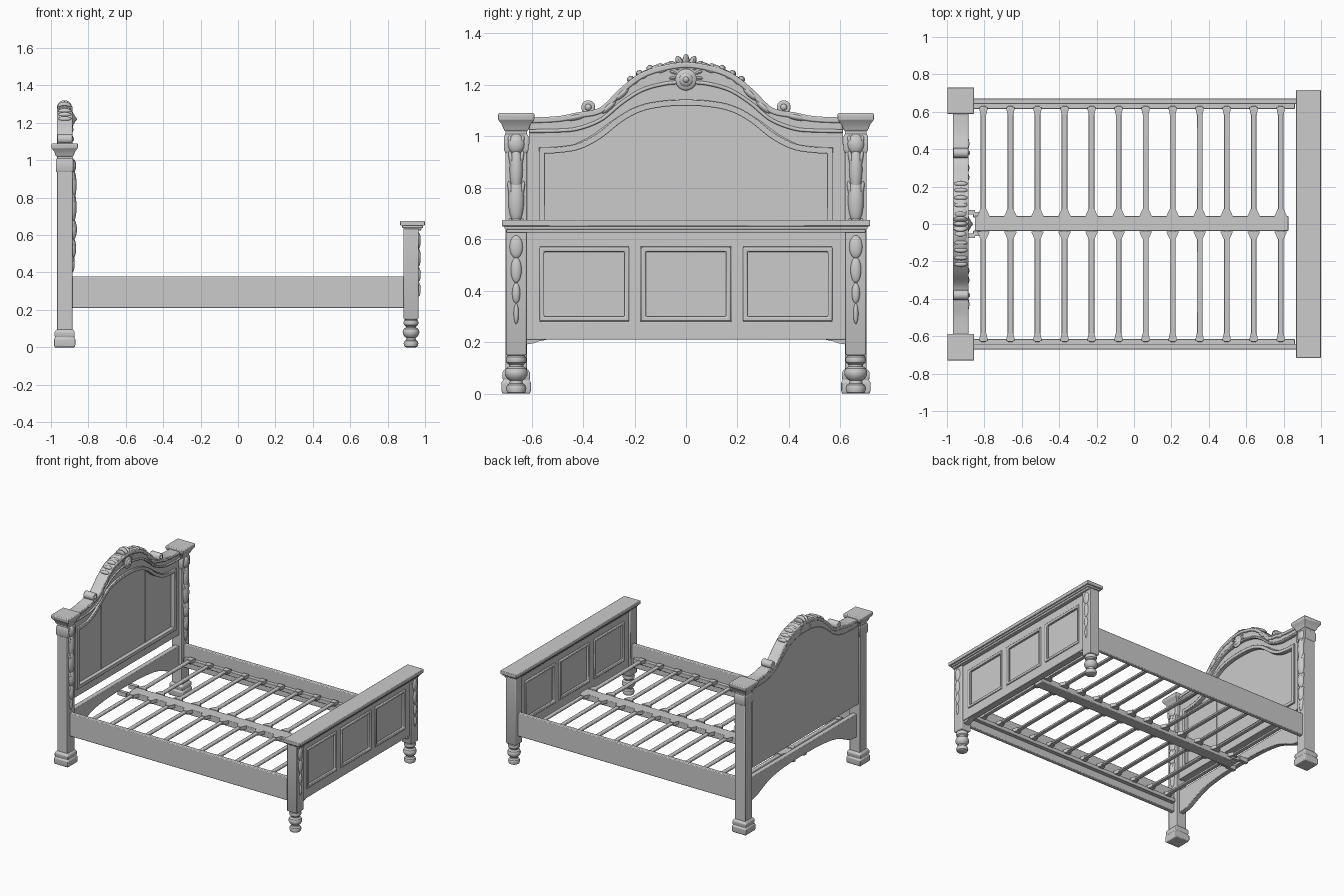
import bpy, bmesh, math
from mathutils import Vector, Matrix

if "Cube" in bpy.data.objects:
    bpy.data.objects.remove(bpy.data.objects["Cube"])


def finish(name, bm, bevel=0.0):
    bmesh.ops.recalc_face_normals(bm, faces=bm.faces[:])
    me = bpy.data.meshes.new(name)
    bm.to_mesh(me)
    bm.free()
    ob = bpy.data.objects.new(name, me)
    bpy.context.collection.objects.link(ob)
    bpy.ops.object.select_all(action='DESELECT')
    ob.select_set(True)
    bpy.context.view_layer.objects.active = ob
    bpy.ops.object.shade_smooth_by_angle(angle=math.radians(35))
    if bevel:
        m = ob.modifiers.new("bevel", 'BEVEL')
        m.width, m.segments, m.limit_method = bevel, 2, 'ANGLE'
    return ob


def box(name, x0, x1, y0, y1, z0, z1, bevel=0.003):
    bm = bmesh.new()
    bmesh.ops.create_cube(bm, size=1)
    for v in bm.verts:
        v.co = Vector(((x0 + x1) / 2 + v.co.x * (x1 - x0), (y0 + y1) / 2 + v.co.y * (y1 - y0),
                       (z0 + z1) / 2 + v.co.z * (z1 - z0)))
    return finish(name, bm, bevel)


def stack(name, profile, cx, cy, sides=4, bevel=0.0):
    """Rings of (radius, z); with 4 sides the radius is the half width of a square."""
    bm = bmesh.new()
    k = math.sqrt(2) if sides == 4 else 1
    rings = [[bm.verts.new((cx + r * k * math.cos((i + .5) * math.tau / sides),
                            cy + r * k * math.sin((i + .5) * math.tau / sides), z))
              for i in range(sides)] for r, z in profile]
    for a, b in zip(rings, rings[1:]):
        for i in range(sides):
            j = (i + 1) % sides
            bm.faces.new((a[i], a[j], b[j], b[i]))
    bm.faces.new(rings[0])
    bm.faces.new(rings[-1])
    return finish(name, bm, bevel)


def strip(name, A, B, x0, x1, closed=False, bevel=0.0):
    """Solid between two matching (y, z) outlines, thick in x."""
    bm = bmesh.new()
    cols = [[bm.verts.new((x, p[0], p[1])) for x, p in ((x0, a), (x1, a), (x1, b), (x0, b))]
            for a, b in zip(A, B)]
    n = len(cols)
    for i in range(n if closed else n - 1):
        c, d = cols[i], cols[(i + 1) % n]
        for k in range(4):
            bm.faces.new((c[k], c[(k + 1) % 4], d[(k + 1) % 4], d[k]))
    if not closed:
        bm.faces.new(cols[0])
        bm.faces.new(cols[-1])
    return finish(name, bm, bevel)


def ribbon(name, path, w, x0, x1, closed=False, bevel=0.005):
    """Moulding of width w following a (y, z) path with mitred corners."""
    P = [Vector(p) for p in path]
    n, A, B = len(P), [], []
    for i in range(n):
        d1 = P[i] - P[i - 1] if closed or i else P[1] - P[0]
        d2 = P[(i + 1) % n] - P[i] if closed or i < n - 1 else d1
        n1, n2 = (Vector((-d.y, d.x)).normalized() for d in (d1, d2))
        m = (n1 + n2) / (1 + n1.dot(n2)) * w / 2
        A.append(P[i] + m)
        B.append(P[i] - m)
    return strip(name, A, B, x0, x1, closed, bevel)


def curve(half, n=6):
    """Smooth symmetric curve from the half with y <= 0, ending at y = 0."""
    p = [Vector(q) for q in half + [(-y, z) for y, z in reversed(half[:-1])]]
    out = []
    for i in range(len(p) - 1):
        a, b, c, d = p[max(i - 1, 0)], p[i], p[i + 1], p[min(i + 2, len(p) - 1)]
        for k in range(n):
            t = k / n
            out.append(.5 * (2 * b + (c - a) * t + (2 * a - 5 * b + 4 * c - d) * t * t
                             + (3 * b - a - 3 * c + d) * t ** 3))
    return out + [p[-1]]


def blob(name, loc, size, tilt=0.0):
    bm = bmesh.new()
    bmesh.ops.create_uvsphere(bm, u_segments=16, v_segments=10, radius=1)
    M = Matrix.Translation(loc) @ Matrix.Rotation(tilt, 4, 'X') @ Matrix.Diagonal((*size, 1))
    bmesh.ops.transform(bm, matrix=M, verts=bm.verts[:])
    return finish(name, bm)


HX, FX, PY = -0.927, 0.925, 0.66

# headboard outlines
top = curve([(-.61, 1.07), (-.5, 1.075), (-.42, 1.09), (-.33, 1.11), (-.25, 1.185), (-.17, 1.245), (-.08, 1.275), (0, 1.285)])
low = curve([(-.61, 1.02), (-.5, 1.022), (-.42, 1.03), (-.33, 1.065), (-.25, 1.13), (-.17, 1.18), (-.08, 1.205), (0, 1.21)])
arch = curve([(-.56, .945), (-.5, .947), (-.42, .96), (-.34, 1.0), (-.25, 1.07), (-.17, 1.11), (-.08, 1.127), (0, 1.13)])
wide = [Vector((p.x * .61 / .56, p.y)) for p in arch]

# headboard slab, crown, frame and mouldings
strip("headboard_panel", low, [(p.x, .45) for p in low], -.963, -.925)
strip("headboard_crown", top, low, -.965, -.892, bevel=.006)
ribbon("crown_top_bead", [(p.x, p.y - .008) for p in top], .022, -.967, -.884)
ribbon("crown_lower_bead", low, .014, -.93, -.884)
strip("headboard_frame_arch", low, wide, -.93, -.908)
for s in (1, -1):
    box("headboard_stile", -.93, -.908, *sorted((s * .56, s * .63)), .45, .97)
    box("panel_board_seam", -.926, -.922, s * .255 - .003, s * .255 + .003, .52, 1.06, 0)
box("headboard_frame_bottom", -.93, -.908, -.61, .61, .45, .52)
ribbon("headboard_panel_moulding", list(arch) + [(.56, .52), (-.56, .52)], .024, -.93, -.895, True)

# lower headboard rail with arched underside
under = curve([(-.62, .2), (-.54, .21), (-.46, .245), (-.36, .28), (-.2, .3), (0, .305)])
strip("headboard_lower_rail", [(p.x, .37) for p in under], under, -.945, -.91, bevel=.003)

# carved crest: rosette, shell lobes, leaves and scrolls
for name, r, d in (("rosette_disc", .042, .012), ("rosette_ring", .03, .02), ("rosette_button", .016, .027)):
    blob(name, (-.888, 0, 1.22), (d, r, r))
for i in range(-4, 5):
    a = math.radians(i * 24)
    blob("shell_lobe", (-.928, math.sin(a) * .052, 1.232 + math.cos(a) * .052), (.04, .015, .036), -a)
for s in (1, -1):
    for y, z, l in ((.085, 1.262, .05), (.125, 1.255, .042), (.165, 1.235, .036), (.2, 1.213, .03)):
        blob("crest_leaf", (-.926, s * y, z), (.042, l, .018), s * -.5)
        blob("crest_leaf_tip", (-.926, s * (y + .015), z + .008), (.036, .014, .014))
    for y, z, l in ((.25, 1.165, .04), (.3, 1.115, .04), (.43, 1.075, .045)):
        blob("crest_tendril", (-.9, s * y, z), (.02, l, .014), s * (-.75 if y < .4 else -.2))
    bm = bmesh.new()
    bmesh.ops.create_cone(bm, cap_ends=True, segments=24, radius1=.027, radius2=.027, depth=.08,
                          matrix=Matrix.Translation((-.926, s * .38, 1.113)) @ Matrix.Rotation(math.pi / 2, 4, 'Y'))
    finish("crest_scroll", bm, .006)
    blob("crest_scroll_eye", (-.888, s * .38, 1.113), (.012, .013, .013))

for s in (1, -1):
    y = s * PY
    # headboard posts with square feet and flared caps
    stack("headboard_foot", [(.054, 0), (.057, .012), (.057, .045), (.05, .052), (.054, .06), (.054, .082), (.044, .095)], HX, y, bevel=.004)
    stack("headboard_post", [(.042, .09), (.042, 1.03)], HX, y, bevel=.005)
    stack("headboard_post_collar", [(.042, .935), (.047, .945), (.047, 1.0), (.042, 1.01)], HX, y, bevel=.003)
    stack("headboard_post_cap", [(.044, 1.02), (.05, 1.03), (.055, 1.045), (.067, 1.06), (.07, 1.064), (.071, 1.085), (.067, 1.09)], HX, y, bevel=.002)
    # carved drop on the headboard post
    for z, w, h, d in ((.97, .034, .04, .022), (.87, .026, .09, .024), (.75, .031, .09, .024), (.63, .027, .06, .026),
                       (.53, .024, .06, .022), (.45, .018, .05, .014)):
        blob("headboard_post_carving", (-.887, y, z), (d, w, h))
        for t in (1, -1):
            blob("headboard_post_leaf", (-.886, y + t * w * .7, z + h * .4), (d * .6, .009, h * .45), t * -.2)

    # footboard posts on turned legs
    stack("footboard_post", [(.036, .148), (.04, .155), (.04, .635)], FX, y, bevel=.004)
    stack("footboard_turned_leg", [(.028, 0), (.036, .005), (.04, .02), (.036, .033), (.026, .04), (.025, .05), (.036, .058),
          (.044, .072), (.045, .084), (.04, .098), (.028, .106), (.028, .112), (.038, .12), (.041, .131), (.038, .143), (.028, .15)], FX, y, 24)
    for z, w, h in ((.57, .026, .045), (.48, .021, .05), (.39, .016, .04), (.31, .01, .04)):
        blob("footboard_post_carving", (.964, y, z), (.013, w, h))

    # side rails with inner ledges
    box("side_rail", -.89, .89, *sorted((s * .642, s * .672)), .21, .378, .005)
    box("side_rail_ledge", -.87, .86, *sorted((s * .615, s * .645)), .262, .292)

# footboard panel, stiles and rails
box("footboard_core", .913, .937, -.63, .63, .23, .63, 0)
box("footboard_bottom_rail", .9, .95, -.63, .63, .21, .28)
box("footboard_top_rail", .9, .95, -.63, .63, .57, .64)
for y0, y1 in ((-.63, -.565), (-.225, -.175), (.175, .225), (.565, .63)):
    box("footboard_stile", .9, .95, y0, y1, .27, .58)
for c in (-.395, 0, .395):
    loop = [(c - .165, .29), (c + .165, .29), (c + .165, .56), (c - .165, .56)]
    for side, x0, x1 in (("outer", .935, .957), ("inner", .893, .915)):
        ribbon("footboard_moulding_" + side, loop, .018, x0, x1, True)
for s in (1, -1):
    strip("footboard_corner_bracket", [(s * .625, .215), (s * .59, .215), (s * .55, .215)],
          [(s * .625, .19), (s * .59, .196), (s * .55, .212)], .905, .945)

# footboard cap, stepped out to the top board
for w, z0, z1 in ((.047, .625, .64), (.055, .638, .652), (.066, .65, .675)):
    box("footboard_cap", .933 - w, .933 + w, -.65 - w, .65 + w, z0, z1, .004)

# centre beam with forked hook end
box("centre_beam", -.85, .825, -.038, .043, .262, .305, .004)
for s in (1, -1):
    strip("beam_hook", [(s * .05, .305), (s * .075, .305)], [(s * .05, .275), (s * .075, .275)], -.92, -.85)
    box("beam_hook_link", -.86, -.80, *sorted((s * .035, s * .065)), .272, .3)

# slats with flared end sockets
for i in range(12):
    x = -.805 + i * .1445
    for s in (1, -1):
        box("slat", x - .015, x + .015, *sorted((s * .035, s * .63)), .291, .305, .004)
        for ya, yb, wa, wb in ((.04, .08, .034, .016), (.625, .585, .024, .016)):
            bm = bmesh.new()
            v = [bm.verts.new((x + sx * w, s * y, z)) for z in (.284, .309)
                 for sx, w, y in ((-1, wa, ya), (1, wa, ya), (1, wb, yb), (-1, wb, yb))]
            for f in ((0, 1, 2, 3), (4, 5, 6, 7), (0, 1, 5, 4), (1, 2, 6, 5), (2, 3, 7, 6), (3, 0, 4, 7)):
                bm.faces.new([v[k] for k in f])
            finish("slat_socket", bm)
